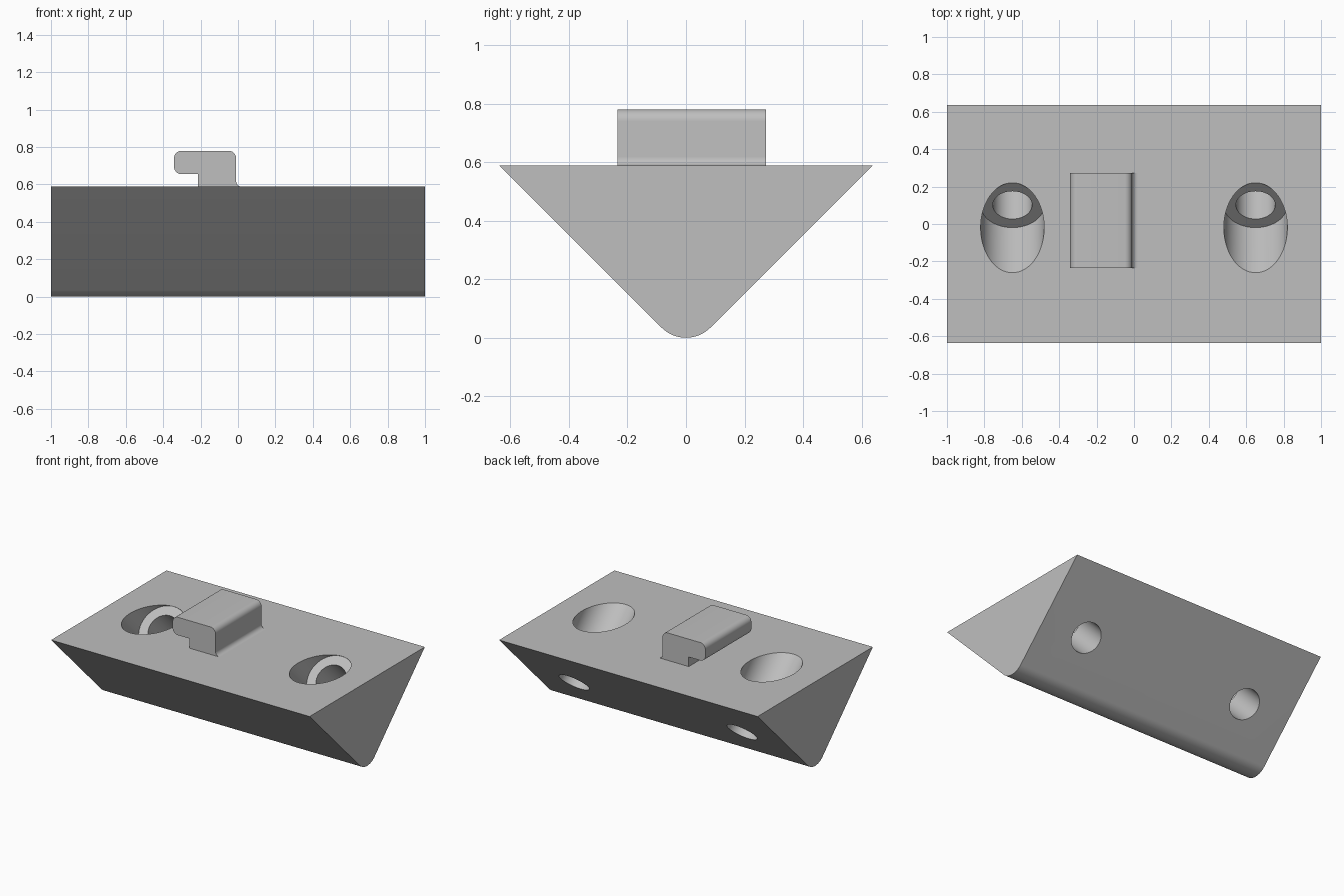
import bpy, bmesh
from math import sin, cos, pi, radians
from mathutils import Matrix, Vector

cube = bpy.data.objects.get("Cube")
if cube:
    bpy.data.objects.remove(cube, do_unlink=True)

grey = bpy.data.materials.new("light_grey")
grey.use_nodes = True
colour = (0.52, 0.52, 0.52, 1)
grey.diffuse_color = colour
grey.node_tree.nodes["Principled BSDF"].inputs["Base Color"].default_value = colour

TOP = 0.588      # height of the flat top face
HALF = 0.637     # half depth of the top face


def arc(cx, cy, r, start, end, steps=10):
    """Points on an arc, angles in degrees."""
    angles = [radians(start + (end - start) * i / steps) for i in range(steps + 1)]
    return [(cx + r * cos(a), cy + r * sin(a)) for a in angles]


def make_object(name, bm):
    bmesh.ops.recalc_face_normals(bm, faces=bm.faces)
    mesh = bpy.data.meshes.new(name)
    bm.to_mesh(mesh)
    bm.free()
    mesh.materials.append(grey)
    obj = bpy.data.objects.new(name, mesh)
    bpy.context.collection.objects.link(obj)
    return obj


def extrude_profile(name, points, sweep):
    """Solid made by sweeping a closed 3D outline along a vector."""
    bm = bmesh.new()
    face = bm.faces.new([bm.verts.new(p) for p in points])
    grown = bmesh.ops.extrude_face_region(bm, geom=[face], use_keep_orig=True)
    moved = [g for g in grown["geom"] if isinstance(g, bmesh.types.BMVert)]
    bmesh.ops.translate(bm, verts=moved, vec=sweep)
    return make_object(name, bm)


def hole_cutter(name, x):
    """Stepped round cutter, turned to run square to the rear slope."""
    bm = bmesh.new()
    rings = [(-0.5, 0.17), (0.171, 0.17), (0.171, 0.105), (1.0, 0.105)]
    loops = []
    for depth, r in rings:
        loops.append([bm.verts.new((px, py, -depth)) for px, py in arc(0, 0, r, 0, 360, 64)[:-1]])
    for a, b in zip(loops, loops[1:]):
        for i in range(len(a)):
            j = (i + 1) % len(a)
            bm.faces.new((a[i], a[j], b[j], b[i]))
    bm.faces.new(loops[0])
    bm.faces.new(loops[-1])
    place = Matrix.Translation((x, -0.02, TOP)) @ Matrix.Rotation(pi / 4, 4, "X")
    bmesh.ops.transform(bm, matrix=place, verts=bm.verts)
    obj = make_object(name, bm)
    obj.hide_render = True
    return obj


def smooth(obj):
    bpy.ops.object.select_all(action="DESELECT")
    obj.select_set(True)
    bpy.context.view_layer.objects.active = obj
    bpy.ops.object.shade_smooth_by_angle(angle=radians(30))


# Wedge body with a rounded lower edge
R = 0.118
outline = [(HALF, TOP), (-HALF, TOP)] + arc(0, R, R, 225, 315, 16)
body = extrude_profile("wedge_body", [(-1, y, z) for y, z in outline], Vector((2, 0, 0)))

# Counterbored screw holes
for side, x in (("right", -0.65), ("left", 0.65)):
    cutter = hole_cutter(side + "_hole_cutter", x)
    cut = body.modifiers.new(side + "_hole", "BOOLEAN")
    cut.operation = "DIFFERENCE"
    cut.solver = "EXACT"
    cut.object = cutter
    bpy.context.view_layer.objects.active = body
    bpy.ops.object.modifier_apply(modifier=cut.name)
    bpy.data.objects.remove(cutter, do_unlink=True)
smooth(body)

# Hook on top: rounded head, overhang on one side, fillet on the other
r = 0.04
left, right, stem = -0.342, -0.01, -0.213
low, high = 0.655, 0.78
outline = [(stem, TOP - 0.01), (stem, low)]
outline += arc(left + r, low + r, r, 270, 180)
outline += arc(left + r, high - r, r, 180, 90)
outline += arc(right - r, high - r, r, 90, 0)
outline += arc(right + 0.03, TOP + 0.03, 0.03, 180, 270)
outline.append((right + 0.03, TOP - 0.01))
hook = extrude_profile("hook", [(x, -0.234, z) for x, z in outline], Vector((0, 0.508, 0)))
smooth(hook)
